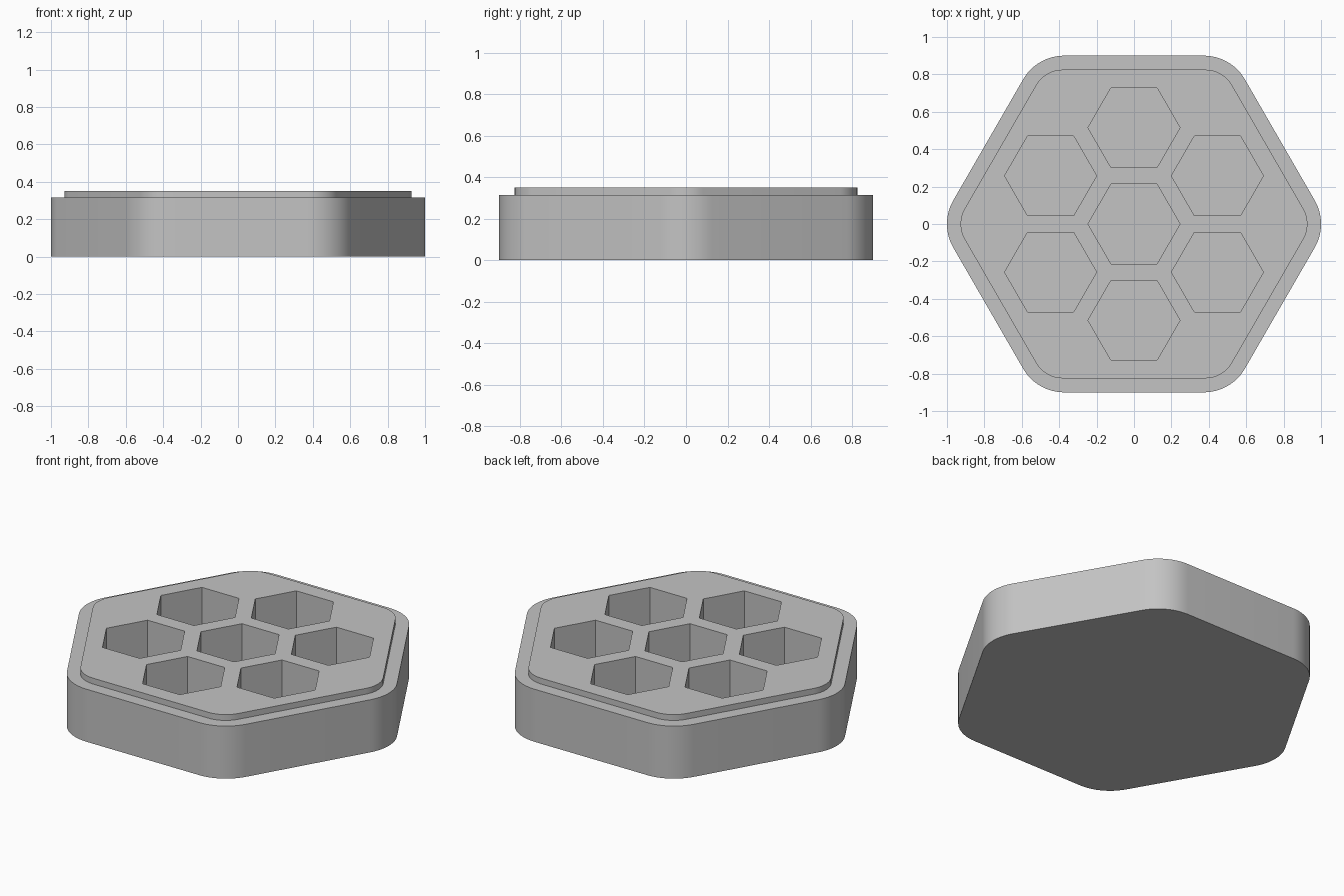
import bpy
import bmesh
from math import cos, sin, pi, sqrt

cube = bpy.data.objects.get("Cube")
if cube:
    bpy.data.objects.remove(cube, do_unlink=True)

# Overall sizes
LEDGE_Z, TOP_Z, FLOOR_Z = 0.315, 0.35, 0.04
CELL_RADIUS, CELL_SPACING = 0.246, 0.515
CORNER_STEPS = 12

grey = bpy.data.materials.new("plain grey")
grey.use_nodes = True
colour = (0.55, 0.55, 0.55, 1)
grey.diffuse_color = colour
grey.node_tree.nodes["Principled BSDF"].inputs["Base Color"].default_value = colour


def rounded_hexagon(apothem, radius):
    """Outline of a hexagon with points on the x axis and round corners."""
    centre = (apothem - radius) * 2 / sqrt(3)
    points = []
    for corner in range(6):
        a = corner * pi / 3
        for i in range(CORNER_STEPS + 1):
            b = a - pi / 6 + i / CORNER_STEPS * pi / 3
            points.append((centre * cos(a) + radius * cos(b),
                           centre * sin(a) + radius * sin(b)))
    return points


def hexagon(cx, cy, radius):
    return [(cx + radius * cos(k * pi / 3), cy + radius * sin(k * pi / 3))
            for k in range(6)]


def add_stack(bm, layers):
    """Closed solid through a list of (outline, height) layers."""
    rings = [[bm.verts.new((x, y, z)) for x, y in outline] for outline, z in layers]
    bm.faces.new(rings[0][::-1])
    bm.faces.new(rings[-1])
    for low, high in zip(rings, rings[1:]):
        n = len(low)
        for i in range(n):
            j = (i + 1) % n
            bm.faces.new((low[i], low[j], high[j], high[i]))


def make_object(name, bm):
    bm.normal_update()
    mesh = bpy.data.meshes.new(name)
    bm.to_mesh(mesh)
    bm.free()
    mesh.materials.append(grey)
    obj = bpy.data.objects.new(name, mesh)
    bpy.context.collection.objects.link(obj)
    return obj


# Tray body with a ledge and a raised lip
outer = rounded_hexagon(0.90, 0.253)
inner = rounded_hexagon(0.825, 0.165)
bm = bmesh.new()
add_stack(bm, [(outer, 0), (outer, LEDGE_Z), (inner, LEDGE_Z), (inner, TOP_Z)])
tray = make_object("hexagonal_tray", bm)

# Seven pockets: one in the middle and a ring of six
centres = [(0, 0)]
for k in range(6):
    a = pi / 6 + k * pi / 3
    centres.append((CELL_SPACING * cos(a), CELL_SPACING * sin(a)))
bm = bmesh.new()
for cx, cy in centres:
    cell = hexagon(cx, cy, CELL_RADIUS)
    add_stack(bm, [(cell, FLOOR_Z), (cell, TOP_Z + 0.1)])
cutter = make_object("pocket_cutter", bm)
cutter.hide_render = True

cut = tray.modifiers.new("pockets", 'BOOLEAN')
cut.operation = 'DIFFERENCE'
cut.solver = 'EXACT'
cut.object = cutter

bpy.ops.object.select_all(action='DESELECT')
tray.select_set(True)
bpy.context.view_layer.objects.active = tray
bpy.ops.object.modifier_apply(modifier=cut.name)
bpy.data.objects.remove(cutter, do_unlink=True)

# Smooth round corners, crisp rims
bpy.ops.object.shade_smooth_by_angle(angle=pi / 6)
